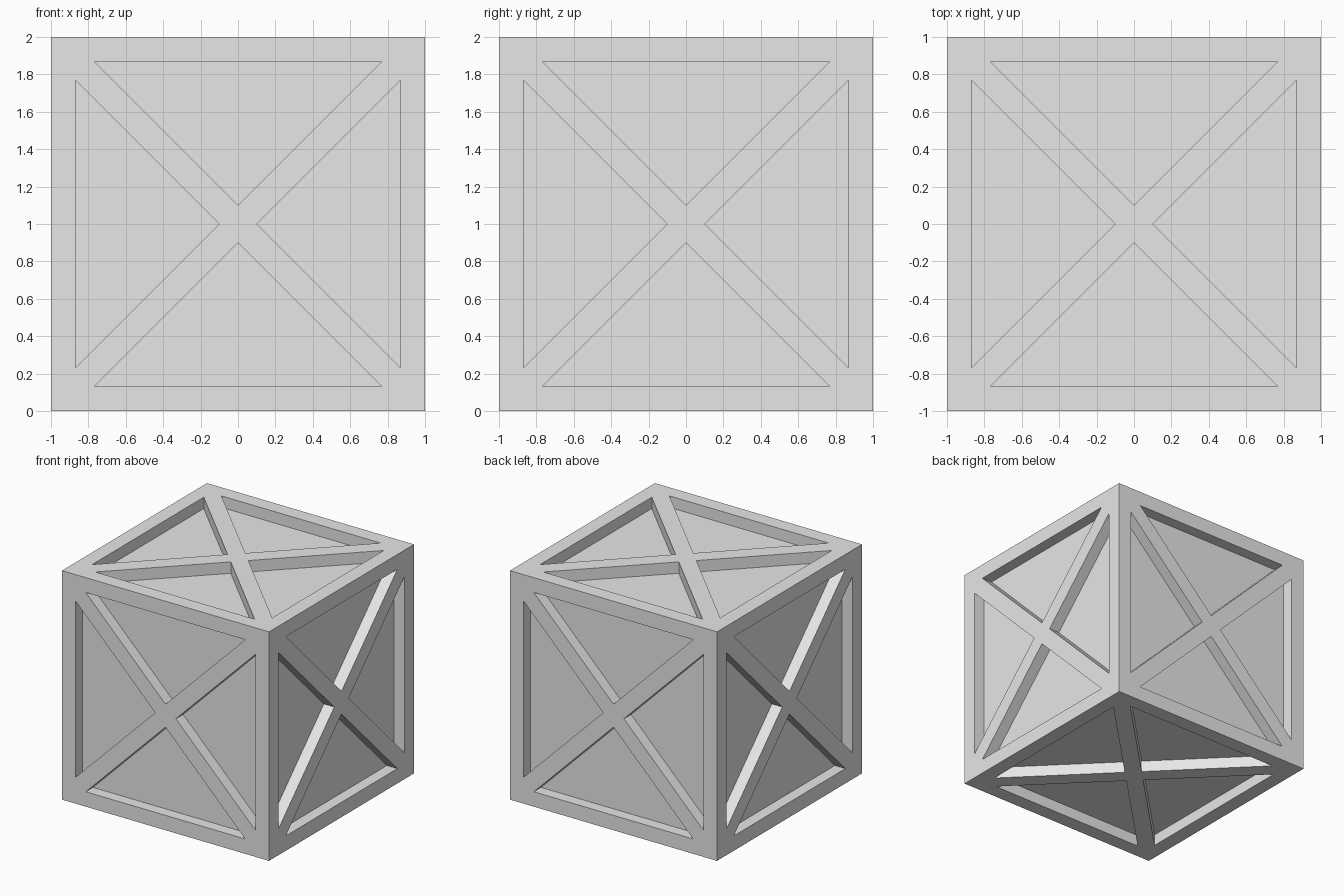
import bpy
import bmesh

cube = bpy.data.objects.get("Cube")
if cube:
    bpy.data.objects.remove(cube, do_unlink=True)

DEPTH = 0.1      # depth of the recessed panels
FRAME = 0.13     # width of the outer frame
BRACE = 0.1      # half the diagonal brace, measured along an axis

# One plain grey material
grey = bpy.data.materials.new("light grey")
grey.use_nodes = True
colour = (0.8, 0.8, 0.8, 1)
grey.diffuse_color = colour
grey.node_tree.nodes["Principled BSDF"].inputs["Base Color"].default_value = colour

# Cube with every side split into four triangles around its centre
bm = bmesh.new()
bmesh.ops.create_cube(bm, size=2)
bmesh.ops.poke(bm, faces=bm.faces[:])

# Inset each triangle to leave the frame and the crossed braces
panels = bm.faces[:]
bmesh.ops.inset_individual(bm, faces=panels, thickness=0.05)
for face in panels:
    n = face.normal.copy()
    along = (face.calc_center_median() - n).normalized()
    across = n.cross(along)
    for v in face.verts:
        s = (v.co - n).dot(across)
        if abs(s) < 0.1:
            v.co = n + along * BRACE
        else:
            side = 1 if s > 0 else -1
            v.co = n + along * (1 - FRAME) + across * side * (1 - FRAME - BRACE)

# Sink the triangular panels
sunk = bmesh.ops.extrude_discrete_faces(bm, faces=panels)["faces"]
for face in sunk:
    face.normal_update()
    bmesh.ops.translate(bm, verts=face.verts[:], vec=face.normal * -DEPTH)

bmesh.ops.recalc_face_normals(bm, faces=bm.faces[:])

mesh = bpy.data.meshes.new("braced_crate")
bm.to_mesh(mesh)
bm.free()
mesh.materials.append(grey)
crate = bpy.data.objects.new("braced_crate", mesh)
crate.location.z = 1
bpy.context.collection.objects.link(crate)
